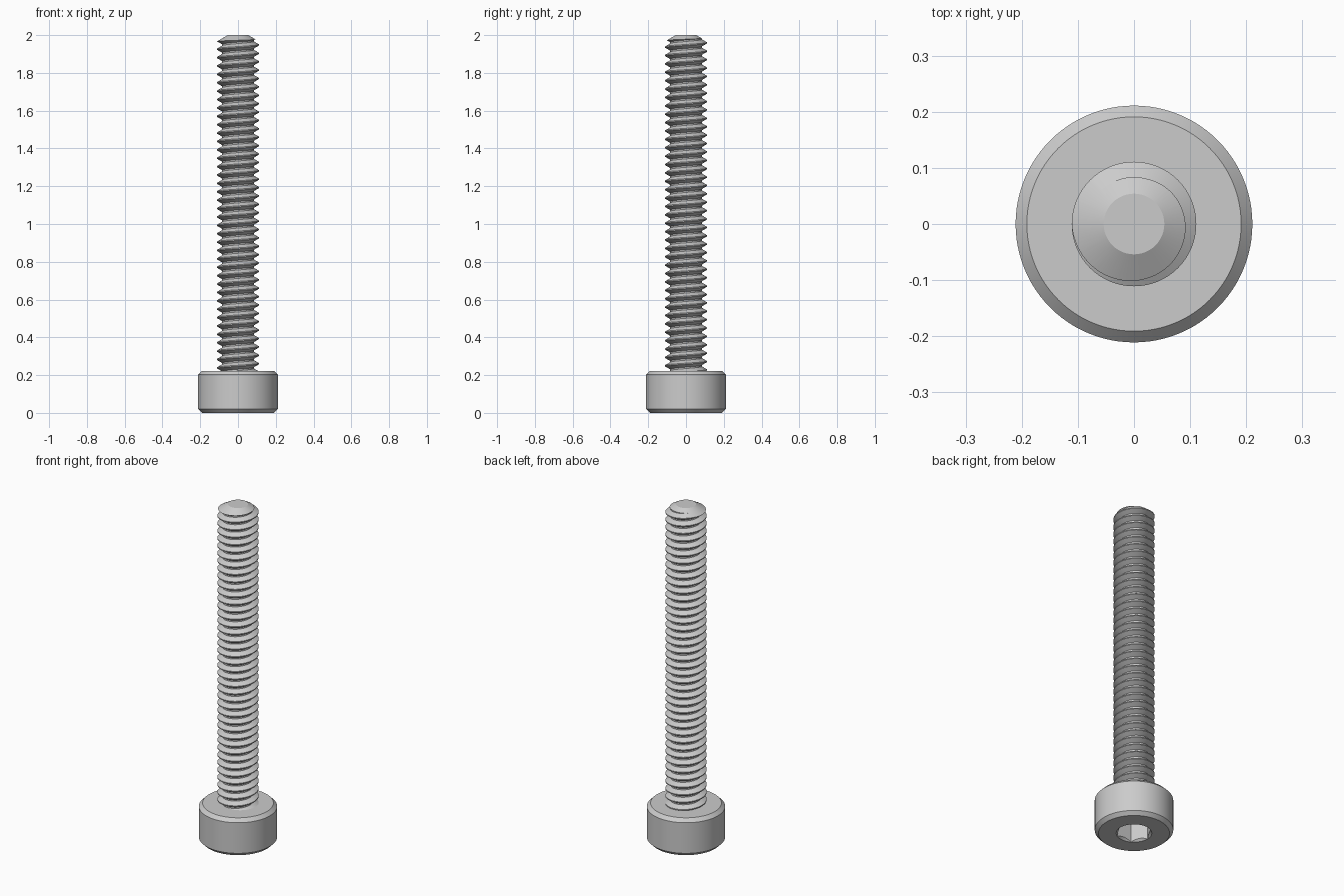
import bpy, bmesh, math
from mathutils import Vector

if "Cube" in bpy.data.objects:
    bpy.data.objects.remove(bpy.data.objects["Cube"], do_unlink=True)

# Main proportions
MAJOR, PITCH = 0.111, 0.0444
MINOR = MAJOR - 0.6134 * PITCH
HEAD_R, HEAD_H, BEVEL = 0.211, 0.222, 0.02
HEX_R, HEX_DEPTH = 0.096, 0.111
TIP_R, TOP = 0.054, 2.0

steel = bpy.data.materials.new("light_grey_steel")
steel.use_nodes = True
steel.diffuse_color = (0.6, 0.6, 0.6, 1)
steel.node_tree.nodes["Principled BSDF"].inputs["Base Color"].default_value = (0.6, 0.6, 0.6, 1)


def make_object(name, bm):
    bmesh.ops.recalc_face_normals(bm, faces=bm.faces)
    mesh = bpy.data.meshes.new(name)
    bm.to_mesh(mesh)
    bm.free()
    mesh.materials.append(steel)
    obj = bpy.data.objects.new(name, mesh)
    bpy.context.collection.objects.link(obj)
    return obj


def lathe(name, profile, sides):
    """Revolve (radius, height) points about the z axis."""
    bm = bmesh.new()
    verts = [bm.verts.new((r, 0, z)) for r, z in profile]
    edges = [bm.edges.new(pair) for pair in zip(verts, verts[1:])]
    bmesh.ops.spin(bm, geom=verts + edges, cent=(0, 0, 0), axis=(0, 0, 1),
                   angle=math.tau, steps=sides, use_merge=True)
    bmesh.ops.remove_doubles(bm, verts=bm.verts, dist=1e-5)
    return make_object(name, bm)


def apply_boolean(obj, tool, operation):
    tool.hide_render = True
    mod = obj.modifiers.new(operation, "BOOLEAN")
    mod.operation, mod.object, mod.solver = operation, tool, "EXACT"
    bpy.context.view_layer.objects.active = obj
    bpy.ops.object.modifier_apply(modifier=mod.name)
    bpy.data.objects.remove(tool, do_unlink=True)


def shade(obj):
    bpy.ops.object.select_all(action="DESELECT")
    obj.select_set(True)
    bpy.context.view_layer.objects.active = obj
    bpy.ops.object.shade_smooth_by_angle(angle=math.radians(25))


def helical_rod(name, start, turns, sides=64):
    """Closed rod with a right-handed thread; the seam joins one turn up."""
    flank = (1 - 1 / 8 - 1 / 6) / 2
    section = [(0, MINOR), (flank, MAJOR), (flank + 1 / 8, MAJOR), (2 * flank + 1 / 8, MINOR)]
    bm = bmesh.new()
    columns = []
    for i in range(sides):
        a = math.tau * i / sides
        columns.append([
            bm.verts.new((r * math.cos(a), r * math.sin(a), start + PITCH * (t + f + i / sides)))
            for t in range(turns) for f, r in section])
    count = len(columns[0])
    for i in range(sides):
        shift = len(section) if i == sides - 1 else 0
        here, there = columns[i], columns[(i + 1) % sides]
        for k in range(count - 1 - shift):
            bm.faces.new((here[k], there[k + shift], there[k + shift + 1], here[k + 1]))
    # Close both ends with fans around the axis
    rim = [e for e in bm.edges if e.is_boundary]
    middle = start + PITCH * turns / 2
    for low in (True, False):
        ring = [e for e in rim if (e.verts[0].co.z < middle) == low]
        z = sum(e.verts[0].co.z for e in ring) / len(ring)
        centre = bm.verts.new(Vector((0, 0, z)))
        for e in ring:
            bm.faces.new((e.verts[0], e.verts[1], centre))
    return make_object(name, bm)


# Cylindrical head with bevelled rims
head = lathe("screw_head", [
    (0, 0), (HEAD_R - BEVEL, 0), (HEAD_R, BEVEL), (HEAD_R, HEAD_H - BEVEL),
    (HEAD_R - BEVEL, HEAD_H), (0, HEAD_H)], 96)

# Hexagonal drive socket with a countersunk mouth
hex_cutter = lathe("socket_cutter", [
    (0, -0.05), (HEX_R, -0.05), (HEX_R, HEX_DEPTH), (0, HEX_DEPTH + 0.03)], 6)
apply_boolean(head, hex_cutter, "DIFFERENCE")
mouth_cutter = lathe("mouth_cutter", [
    (0, -0.02), (HEX_R + 0.02, -0.02), (HEX_R - 0.03, 0.03), (0, 0.03)], 48)
apply_boolean(head, mouth_cutter, "DIFFERENCE")
shade(head)

# Threaded shank, trimmed to a flat-ended conical tip
crest_at_back = 1.97
start = crest_at_back - PITCH * (41 + 0.5 + 0.4167)
shank = helical_rod("threaded_shank", start, 45)
outer = MAJOR + 0.012
envelope = lathe("tip_envelope", [
    (0, HEAD_H - 0.02), (outer, HEAD_H - 0.02),
    (outer, TOP - (outer - TIP_R) * 0.577), (TIP_R, TOP), (0, TOP)], 80)
apply_boolean(shank, envelope, "INTERSECT")
shade(shank)
